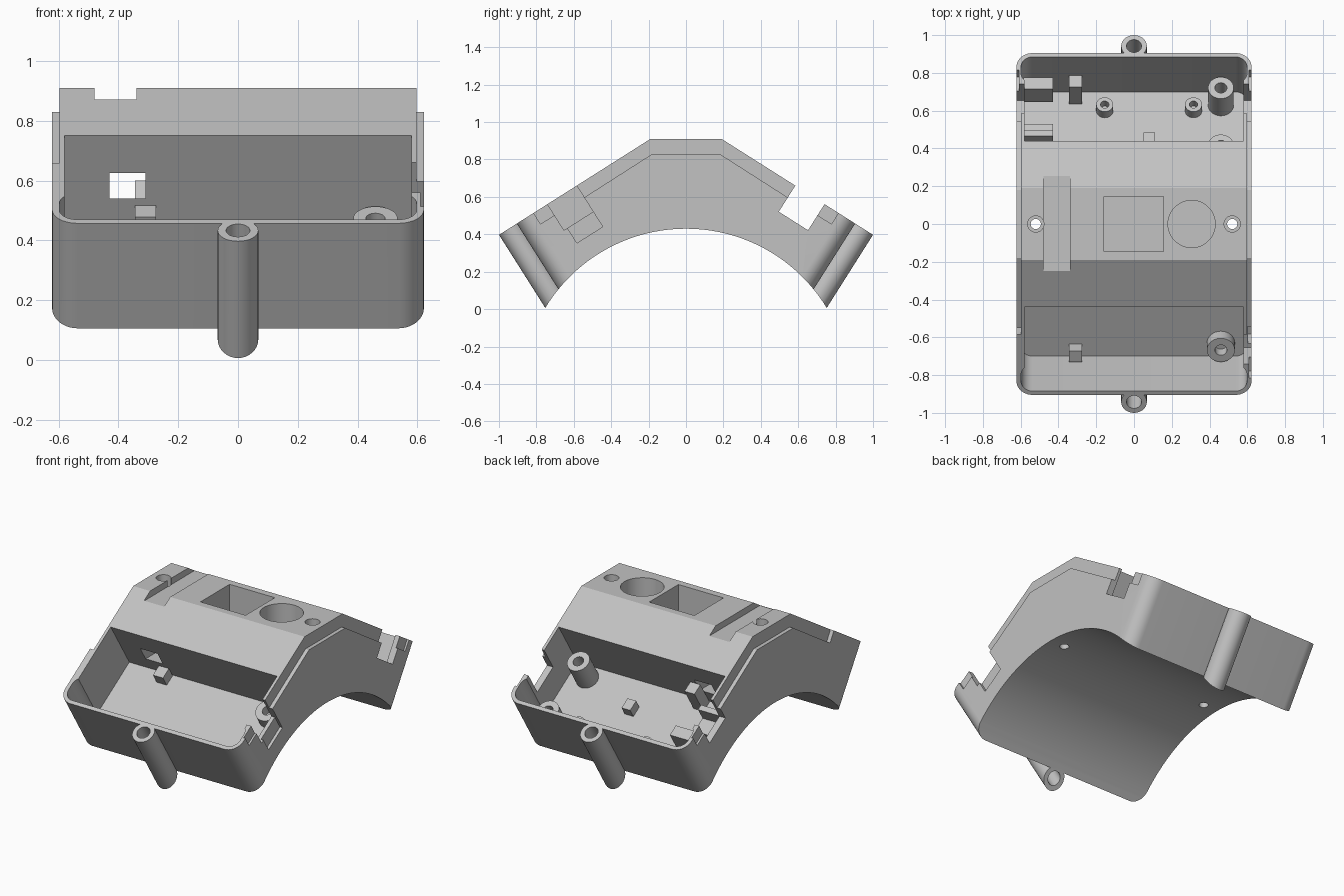
import bpy, bmesh, math

cube = bpy.data.objects.get("Cube")
if cube:
    bpy.data.objects.remove(cube)

mat = bpy.data.materials.new("light_grey_plastic")
mat.use_nodes = True
GREY = (0.54, 0.54, 0.54, 1)
mat.diffuse_color = GREY
mat.node_tree.nodes["Principled BSDF"].inputs["Base Color"].default_value = GREY

# Sloped wings fall away from the ridge at this angle
TILT = math.radians(32.35)
C, S = math.cos(TILT), math.sin(TILT)
RIDGE, TOP, HALF, END, FLOOR = 0.19, 0.91, 0.622, 0.846, 0.346


def wing(side):
    """Map (x, distance down the slope, depth below it) to the world."""
    return lambda x, s, d: (x, side * (RIDGE + C * s - S * d), TOP - S * s - C * d)


def deck(x, y, d):
    return (x, y, TOP - d)


def across(x0, x1):
    """Map an outline in (y, z) to a slab running along x."""
    return lambda y, z, t: (x0 + (x1 - x0) * t, y, z)


def prism(name, outline, d0, d1, place):
    bm = bmesh.new()
    rings = [[bm.verts.new(place(a, b, d)) for a, b in outline] for d in (d0, d1)]
    bm.faces.new(rings[0])
    bm.faces.new(rings[1][::-1])
    n = len(outline)
    for i in range(n):
        j = (i + 1) % n
        bm.faces.new((rings[0][i], rings[1][i], rings[1][j], rings[0][j]))
    bmesh.ops.recalc_face_normals(bm, faces=bm.faces)
    mesh = bpy.data.meshes.new(name)
    bm.to_mesh(mesh)
    bm.free()
    mesh.materials.append(mat)
    obj = bpy.data.objects.new(name, mesh)
    bpy.context.collection.objects.link(obj)
    return obj


def circle(a, b, r, n=32):
    return [(a + r * math.cos(2 * math.pi * i / n), b + r * math.sin(2 * math.pi * i / n))
            for i in range(n)]


def rect(a0, a1, b0, b1, r=0.0):
    if not r:
        return [(a0, b0), (a1, b0), (a1, b1), (a0, b1)]
    pts = []
    corners = [(a1 - r, b1 - r), (a0 + r, b1 - r), (a0 + r, b0 + r), (a1 - r, b0 + r)]
    for k, (a, b) in enumerate(corners):
        for i in range(9):
            t = math.pi / 2 * (k + i / 8)
            pts.append((a + r * math.cos(t), b + r * math.sin(t)))
    return pts


def boolean(obj, tool, op="DIFFERENCE"):
    mod = obj.modifiers.new("cut", "BOOLEAN")
    mod.operation, mod.object, mod.solver = op, tool, "EXACT"
    bpy.context.view_layer.objects.active = obj
    bpy.ops.object.modifier_apply(modifier=mod.name)
    bpy.data.objects.remove(tool)


def cut(outline, d0, d1, place):
    boolean(body, prism("cutter", outline, d0, d1, place))


def smooth(obj):
    bpy.ops.object.select_all(action="DESELECT")
    obj.select_set(True)
    bpy.context.view_layer.objects.active = obj
    bpy.ops.object.shade_smooth_by_angle(angle=math.radians(25))


# Saddle body from its side profile, with rounded end corners
half = [wing(1)(0, s, d)[1:] for s, d in ((0, 0), (END, 0), (END, 0.5))]
profile = half + [(-y, z) for y, z in reversed(half)]
body = prism("saddle_body", profile, 0, 1, across(-HALF, HALF))
bm = bmesh.new()
bm.from_mesh(body.data)
ends = [e for e in bm.edges
        if abs(e.verts[0].co.x - e.verts[1].co.x) < 1e-4
        and all(abs(v.co.y) > 0.6 for v in e.verts)
        and abs(e.verts[0].co.z - e.verts[1].co.z) > 0.1]
bmesh.ops.bevel(bm, geom=ends, offset=0.085, segments=10, profile=0.5, affect="EDGES")
bm.to_mesh(body.data)
bm.free()

# Screw tubes on both ends, then the round underside
for side in (1, -1):
    boolean(body, prism("tube", circle(0, 0.8906, 0.068), 0, 0.6, wing(side)), "UNION")
cut(circle(0, -0.45, 0.88, 128), 0, 1, across(-1, 1))

for side in (1, -1):
    w = wing(side)
    cut(circle(0, 0.8906, 0.04), -0.1, 0.7, w)
    # Tray pocket and the thinner rim at its far end
    cut(rect(-0.58, 0.58, 0.296, 0.80), -0.1, FLOOR, w)
    cut(rect(-0.598, 0.598, 0.66, 0.822, 0.06), -0.1, FLOOR, w)
    # Openings in the side walls
    cut(rect(0.5, 0.7, 0.467, 0.652), -0.1, 0.165, w)
    cut(rect(0.61, 0.7, 0.64, 0.74), -0.1, 0.07, w)
cut(rect(-0.7, -0.5, 0.467, 0.652), -0.1, 0.165, wing(1))
cut(rect(-0.7, -0.61, 0.64, 0.74), -0.1, 0.07, wing(1))
cut(rect(0.604, 0.7, 0.467, 0.63), -0.1, 0.26, wing(-1))

# Step along the upper edge of both side walls
step = [(0.18, 0.83), (0.547, 0.595), (0.61, 0.70), (0.19, 1.0)]
step = step + [(-y, z) for y, z in reversed(step)]
for x0, x1 in ((0.598, 0.7), (-0.7, -0.598)):
    cut(step, 0, 1, across(x0, x1))

# Ridge: strap slot, square pocket, round pocket and screw holes
cut(rect(-0.48, -0.34, -0.25, 0.26), -0.1, 0.04, deck)
cut(rect(-0.16, 0.155, -0.145, 0.145), -0.1, 0.28, deck)
cut(circle(0.305, 0, 0.125, 48), -0.1, 0.28, deck)
for x in (-0.52, 0.52):
    cut(circle(x, 0, 0.027), -0.1, 0.7, deck)
    cut(circle(x, 0, 0.043), -0.1, 0.12, deck)

# Cable passage between the trays
cut(rect(-0.43, -0.31, -0.36, 0.36), TOP - 0.635, TOP - 0.54, deck)
smooth(body)


def boss(name, x, s, r, bore, height, place):
    obj = prism(name, circle(x, s, r), FLOOR - height, FLOOR + 0.005, place)
    boolean(obj, prism("bore", circle(x, s, bore), 0, FLOOR - 0.01, place))
    smooth(obj)


def block(name, x0, x1, s0, s1, d0, d1, place):
    prism(name, rect(x0, x1, s0, s1), d0, d1, place)


# Posts and blocks standing on the tray floors
for label, side, height, r in (("front", -1, 0.07, 0.074), ("back", 1, 0.17, 0.068)):
    w = wing(side)
    for i, s in enumerate((0.379, 0.74)):
        boss(f"{label}_post_{i + 1}", 0.46, s, r, 0.032, height, w)
    for i, s in enumerate((0.335, 0.781)):
        block(f"{label}_block_{i + 1}", -0.345, -0.275, s - 0.035, s + 0.035,
              FLOOR - height, FLOOR + 0.005, w)

back = wing(1)
for i, x in enumerate((-0.155, 0.315)):
    boss(f"standoff_{i + 1}", x, 0.705, 0.045, 0.022, 0.06, back)
block("stop_block", 0.05, 0.11, 0.46, 0.53, FLOOR - 0.06, FLOOR + 0.005, back)

# Socket holder beside the back opening
block("socket_base", -0.585, -0.43, 0.465, 0.56, 0.25, FLOOR + 0.005, back)
block("socket_outer_wall", -0.585, -0.43, 0.66, 0.73, 0.06, 0.19, back)
block("socket_inner_wall", -0.585, -0.43, 0.43, 0.465, 0.165, FLOOR + 0.005, back)
